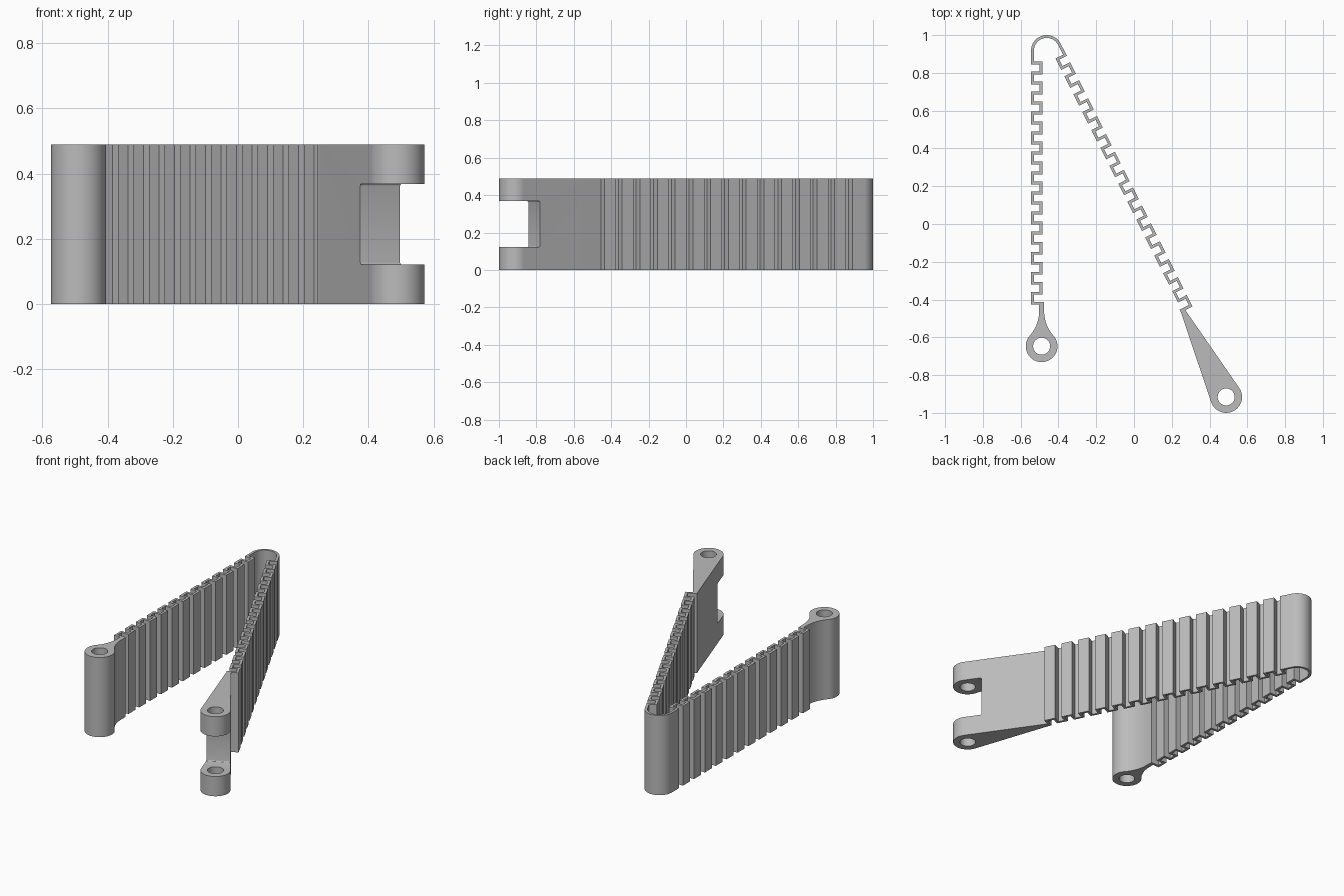
import bpy, bmesh
from math import pi, sin, cos, acos, atan2, hypot, radians
from mathutils import Vector, Matrix

if "Cube" in bpy.data.objects:
    bpy.data.objects.remove(bpy.data.objects["Cube"], do_unlink=True)

HEIGHT = 0.49
WALL = 0.015            # strip thickness
BEND = Vector((-0.462, 0.917))
BEND_R = 0.0755         # centreline radius of the bend
DEPTH = 0.045           # fold depth
STEP = 0.053            # half a fold period
FIRST = 0.0645          # distance from the bend to the first fold
AXIS = 0.0485           # hub axis, measured inward from the outer wall
NECK = 0.013            # half width of the neck
HUB_R, HOLE_R = 0.084, 0.045

grey = bpy.data.materials.new("mid_grey")
grey.use_nodes = True
colour = (0.5, 0.5, 0.5, 1)
grey.diffuse_color = colour
grey.node_tree.nodes["Principled BSDF"].inputs["Base Color"].default_value = colour


def finish(obj):
    """Bake the evaluated shape into a clean mesh object."""
    dg = bpy.context.evaluated_depsgraph_get()
    mesh = bpy.data.meshes.new_from_object(obj.evaluated_get(dg))
    bm = bmesh.new()
    bm.from_mesh(mesh)
    bmesh.ops.remove_doubles(bm, verts=bm.verts, dist=1e-5)
    bmesh.ops.recalc_face_normals(bm, faces=bm.faces)
    bm.to_mesh(mesh)
    bm.free()
    mesh.materials.clear()
    mesh.materials.append(grey)
    mesh.shade_smooth()
    mesh.set_sharp_from_angle(angle=radians(30))
    name = obj.name
    bpy.data.objects.remove(obj, do_unlink=True)
    result = bpy.data.objects.new(name, mesh)
    bpy.context.collection.objects.link(result)
    return result


def prism(name, loops):
    """Extrude flat outlines (later loops are holes) to the full height."""
    curve = bpy.data.curves.new(name, 'CURVE')
    curve.dimensions = '2D'
    curve.fill_mode = 'BOTH'
    curve.extrude = HEIGHT / 2
    for loop in loops:
        spline = curve.splines.new('POLY')
        spline.points.add(len(loop) - 1)
        for point, p in zip(spline.points, loop):
            point.co = (p[0], p[1], HEIGHT / 2, 1)
        spline.use_cyclic_u = True
    obj = bpy.data.objects.new(name, curve)
    obj.location.z = HEIGHT / 2
    bpy.context.collection.objects.link(obj)
    bpy.context.view_layer.update()
    result = finish(obj)
    base = min(v.co.z for v in result.data.vertices)
    result.data.transform(Matrix.Translation((0, 0, -base)))
    return result


def offset(path, dist):
    """Shift an open path sideways with mitred corners."""
    out = []
    for i, p in enumerate(path):
        a = (p - path[i - 1]).normalized() if i else None
        b = (path[i + 1] - p).normalized() if i < len(path) - 1 else None
        a, b = a or b, b or a
        na, nb = Vector((-a.y, a.x)), Vector((-b.y, b.x))
        out.append(p + (na + nb) * dist / (1 + na.dot(nb)))
    return out


def arc(centre, r, start, end, n):
    return [Vector((centre[0] + r * cos(t), centre[1] + r * sin(t)))
            for t in (start + (end - start) * i / n for i in range(n + 1))]


def folds(along, out, periods):
    """Square-wave centreline running away from the bend."""
    pts = []
    for i in range(2 * periods + 1):
        a = FIRST + i * STEP
        levels = (0, -DEPTH) if i % 2 == 0 else (-DEPTH, 0)
        if i == 2 * periods:
            levels = (0, -AXIS - NECK)
        pts += [BEND + out * (BEND_R + o) + along * a for o in levels]
    return pts


def arm(name, along, out, periods, length, fillet):
    """Hub with a hole, joined by a neck to the end of the folds."""
    hub = BEND + out * (BEND_R - AXIS) + along * length
    neck = length - (FIRST + 2 * periods * STEP + WALL / 2)
    half = [Vector((NECK, neck))]
    if fillet:
        phi = acos((NECK + fillet) / (HUB_R + fillet))
        centre = (NECK + fillet, (HUB_R + fillet) * sin(phi))
        half += arc(centre, fillet, pi, pi + phi, 12)[:-1]
    else:
        phi = atan2(neck, NECK) - acos(HUB_R / hypot(NECK, neck))
    half += arc((0, 0), HUB_R, phi, -pi / 2, 28)
    outline = half + [Vector((-p.x, p.y)) for p in reversed(half[:-1])]
    hole = arc((0, 0), HOLE_R, 0, 2 * pi, 48)[:-1]
    place = lambda loop: [hub + out * p.x - along * p.y for p in loop]
    return prism(name, [place(outline), place(hole)]), hub


# Two strand directions, each with its outward normal
lean = radians(26.65)
left_dir, left_out = Vector((0, -1)), Vector((-1, 0))
right_dir, right_out = Vector((sin(lean), -cos(lean))), Vector((cos(lean), sin(lean)))

# Folded strip: straight strand, rounded bend, slanted strand
path = (folds(left_dir, left_out, 12)[::-1]
        + arc(BEND, BEND_R, pi, lean, 32)
        + folds(right_dir, right_out, 14))
prism("folded_strip", [offset(path, WALL / 2) + offset(path, -WALL / 2)[::-1]])

# Full-height hub on the straight strand
arm("hub_arm", left_dir, left_out, 12, 1.564, 0.2)

# Forked bracket on the slanted strand
fork, hub = arm("fork_arm", right_dir, right_out, 14, 2.064, 0)

# Slot between the fork ears, with slightly rounded corners
bm = bmesh.new()
bmesh.ops.create_cube(bm, size=1)
bmesh.ops.scale(bm, vec=(0.4, 0.316, 0.247), verts=bm.verts)
bmesh.ops.translate(bm, vec=(0, -0.042, HEIGHT / 2), verts=bm.verts)
bmesh.ops.bevel(bm, geom=bm.edges[:], offset=0.008, segments=3, profile=0.5, affect='EDGES')
turn = Matrix(((right_out.x, -right_dir.x, 0, hub.x),
               (right_out.y, -right_dir.y, 0, hub.y),
               (0, 0, 1, 0), (0, 0, 0, 1)))
bmesh.ops.transform(bm, matrix=turn, verts=bm.verts)
mesh = bpy.data.meshes.new("slot_cutter")
bm.to_mesh(mesh)
bm.free()
cutter = bpy.data.objects.new("slot_cutter", mesh)
cutter.hide_render = True
bpy.context.collection.objects.link(cutter)
cut = fork.modifiers.new("slot", 'BOOLEAN')
cut.operation = 'DIFFERENCE'
cut.solver = 'EXACT'
cut.object = cutter
bpy.context.view_layer.update()
finish(fork)
bpy.data.objects.remove(cutter, do_unlink=True)
